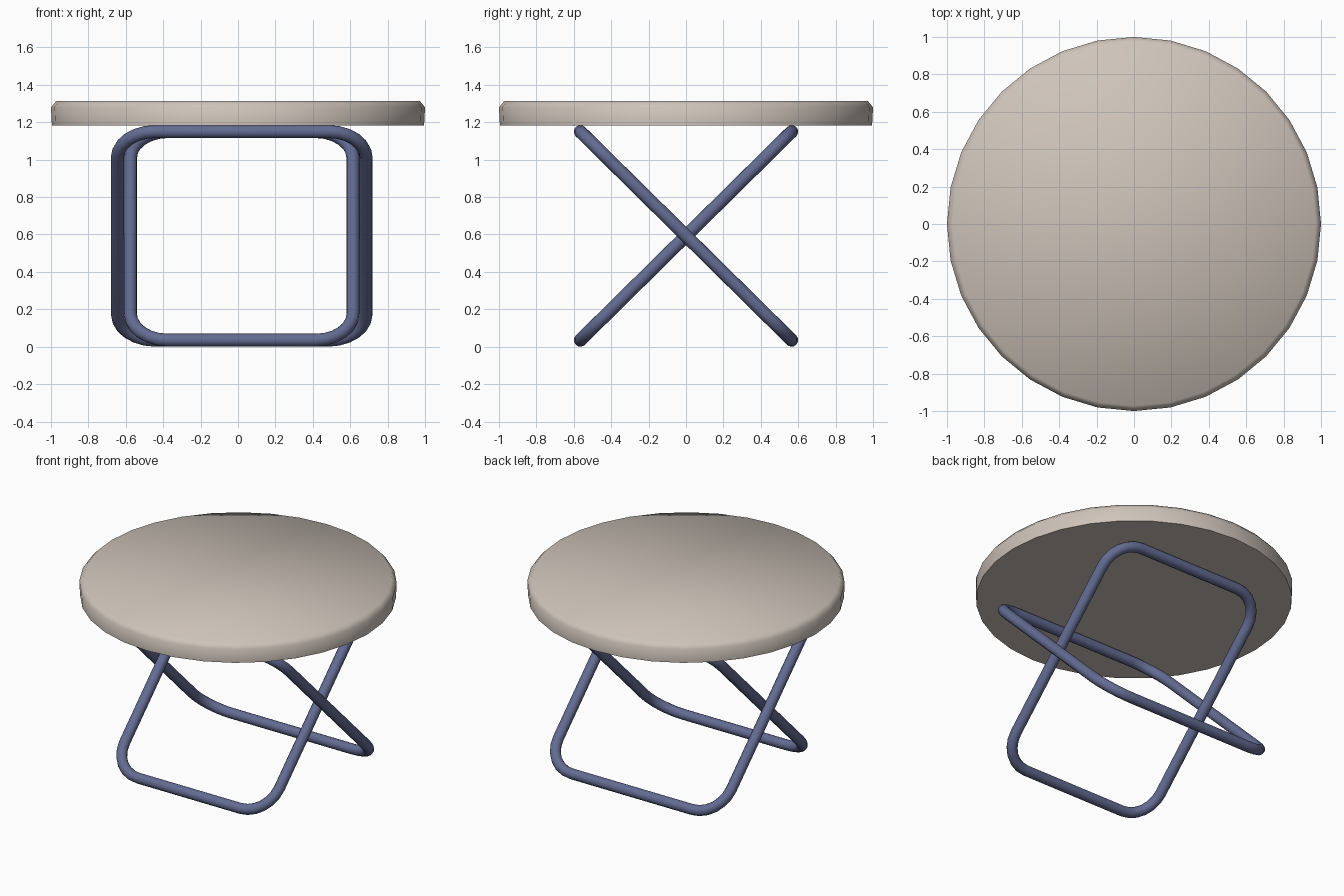
import bpy, bmesh, math
from mathutils import Vector

if "Cube" in bpy.data.objects:
    bpy.data.objects.remove(bpy.data.objects["Cube"])


def material(name, rgb):
    m = bpy.data.materials.new(name)
    m.diffuse_color = (*rgb, 1)
    m.use_nodes = True
    m.node_tree.nodes["Principled BSDF"].inputs["Base Color"].default_value = m.diffuse_color
    return m


cream = material("warm cream", (0.62, 0.55, 0.49))
blue = material("slate blue", (0.125, 0.15, 0.29))


def smooth(obj, degrees):
    bpy.ops.object.select_all(action='DESELECT')
    obj.select_set(True)
    bpy.context.view_layer.objects.active = obj
    bpy.ops.object.shade_smooth_by_angle(angle=math.radians(degrees))


# Round seat: profile rings with a softened top rim and a sharp bottom edge
SIDES = 32
bm = bmesh.new()
rings = []
for r, z in [(0.995, 1.183), (1.0, 1.28), (0.972, 1.313)]:
    rings.append([bm.verts.new((r * math.sin(2 * math.pi * i / SIDES),
                                r * math.cos(2 * math.pi * i / SIDES), z))
                  for i in range(SIDES)])
for a, b in zip(rings, rings[1:]):
    for i in range(SIDES):
        j = (i + 1) % SIDES
        bm.faces.new((a[i], a[j], b[j], b[i]))
bm.faces.new(rings[0])
bm.faces.new(rings[-1])
bmesh.ops.recalc_face_normals(bm, faces=bm.faces[:])
mesh = bpy.data.meshes.new("seat")
bm.to_mesh(mesh)
bm.free()
seat = bpy.data.objects.new("seat", mesh)
bpy.context.collection.objects.link(seat)
mesh.materials.append(cream)
smooth(seat, 65)


# Leg frames: tilted rounded rectangles of tube, crossing in an X
def leg_frame(name, half_width, lean):
    corner, steps, tube = 0.2, 6, 0.035
    up = Vector((0, 0.565 * lean, 0.5575))
    half_len = up.length
    up.normalize()
    centre = Vector((0.02, 0, 0.5925))
    points = []
    for k, (sx, sy) in enumerate([(1, 1), (-1, 1), (-1, -1), (1, -1)]):
        for s in range(steps + 1):
            a = (k + s / steps) * math.pi / 2
            u = sx * (half_width - corner) + corner * math.cos(a)
            v = sy * (half_len - corner) + corner * math.sin(a)
            points.append(centre + Vector((u, 0, 0)) + up * v)
    curve = bpy.data.curves.new(name, 'CURVE')
    curve.dimensions = '3D'
    curve.bevel_depth = tube
    curve.bevel_resolution = 4
    spline = curve.splines.new('POLY')
    spline.points.add(len(points) - 1)
    for p, co in zip(spline.points, points):
        p.co = (*co, 1)
    spline.use_cyclic_u = True
    curve.materials.append(blue)
    obj = bpy.data.objects.new(name, curve)
    bpy.context.collection.objects.link(obj)
    bpy.ops.object.select_all(action='DESELECT')
    obj.select_set(True)
    bpy.context.view_layer.objects.active = obj
    bpy.ops.object.convert(target='MESH')
    smooth(bpy.context.view_layer.objects.active, 60)


leg_frame("inner_leg_frame", 0.595, 1)
leg_frame("outer_leg_frame", 0.665, -1)
